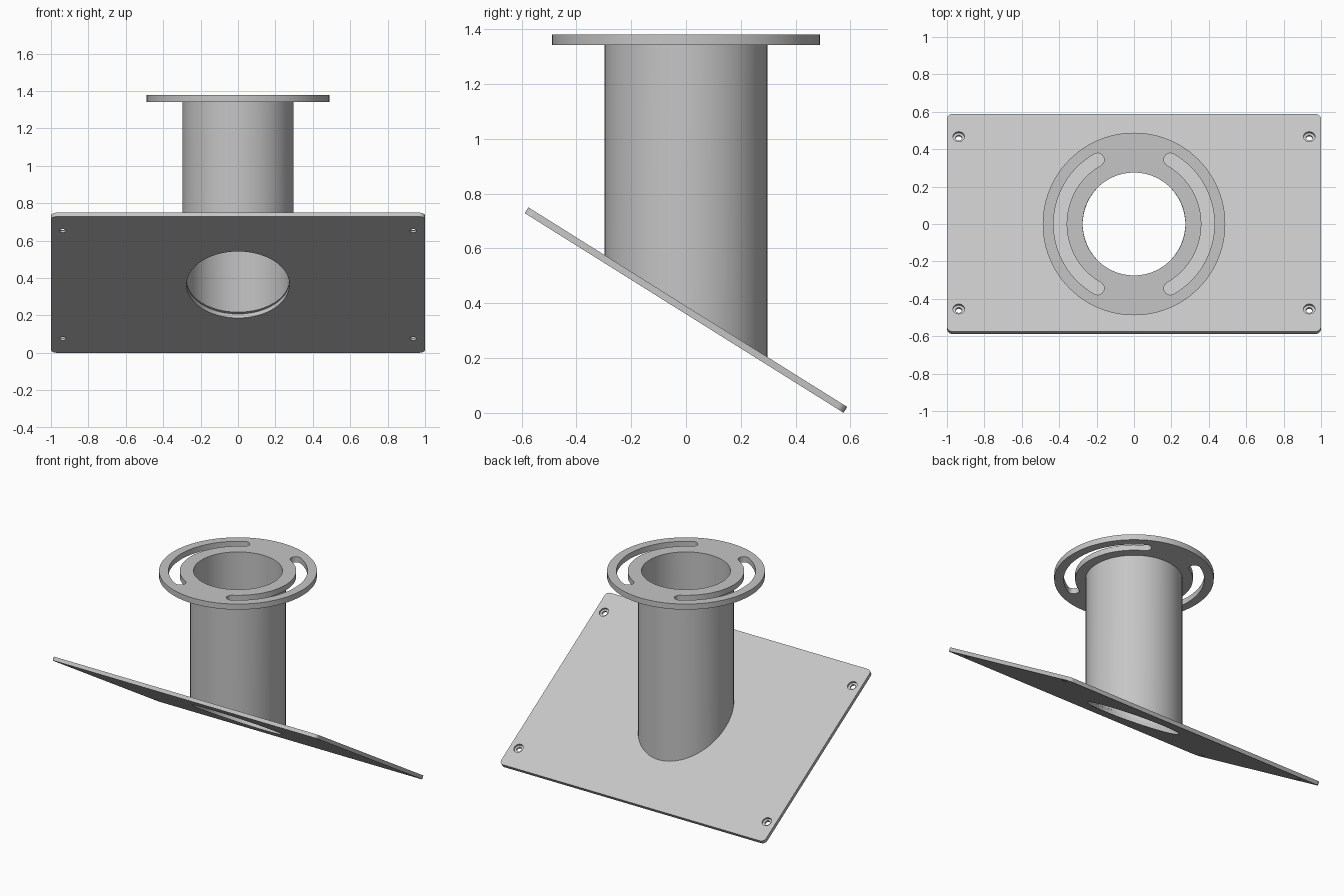
import bpy, bmesh, math
from math import sin, cos, tan, pi, radians
from mathutils import Matrix

if "Cube" in bpy.data.objects:
    bpy.data.objects.remove(bpy.data.objects["Cube"])

TILT = radians(32.05)
PLATE_Z, THICK = 0.375, 0.025
BORE, TUBE_R = 0.275, 0.297
SEG = 72

grey = bpy.data.materials.new("satin grey")
grey.use_nodes = True
grey.diffuse_color = (0.56, 0.56, 0.56, 1)
grey.node_tree.nodes["Principled BSDF"].inputs["Base Color"].default_value = grey.diffuse_color


def make(name, bm):
    bmesh.ops.recalc_face_normals(bm, faces=bm.faces)
    mesh = bpy.data.meshes.new(name)
    bm.to_mesh(mesh)
    bm.free()
    mesh.materials.append(grey)
    obj = bpy.data.objects.new(name, mesh)
    bpy.context.collection.objects.link(obj)
    return obj


def arc(cx, cy, rx, ry, a0, a1, n):
    """Points along an elliptical arc, both ends included."""
    return [(cx + rx * cos(a0 + (a1 - a0) * i / n), cy + ry * sin(a0 + (a1 - a0) * i / n))
            for i in range(n + 1)]


def oval(cx, cy, rx, ry, n=SEG):
    return arc(cx, cy, rx, ry, 0, 2 * pi, n)[:-1]


def prism(name, outline, z0, z1):
    bm = bmesh.new()
    low = [bm.verts.new((x, y, z0)) for x, y in outline]
    high = [bm.verts.new((x, y, z1)) for x, y in outline]
    bm.faces.new(low)
    bm.faces.new(high)
    for i in range(len(low)):
        j = (i + 1) % len(low)
        bm.faces.new((low[i], low[j], high[j], high[i]))
    return make(name, bm)


def cut(obj, cutters):
    """Subtract every cutter, bake the result and remove the cutters."""
    for c in cutters:
        c.hide_render = True
        mod = obj.modifiers.new("cut", "BOOLEAN")
        mod.operation, mod.solver, mod.object = "DIFFERENCE", "EXACT", c
    graph = bpy.context.evaluated_depsgraph_get()
    baked = bpy.data.meshes.new_from_object(obj.evaluated_get(graph))
    obj.modifiers.clear()
    obj.data = baked
    for c in cutters:
        bpy.data.objects.remove(c)


# Sloping base plate with rounded corners
HX, HY, R = 1.0, 0.686, 0.03
outline = []
for k, (sx, sy) in enumerate([(1, 1), (-1, 1), (-1, -1), (1, -1)]):
    outline += arc(sx * (HX - R), sy * (HY - R), R, R, k * pi / 2, (k + 1) * pi / 2, 6)
plate = prism("base_plate", outline, -THICK / 2, THICK / 2)

# Oval opening and four counterbored screw holes
cutters = [prism("bore_cutter", oval(0, 0, BORE, 0.335), -0.1, 0.1)]
for sx in (-1, 1):
    for sy in (-1, 1):
        x, y = sx * 0.937, sy * 0.5435
        cutters.append(prism("screw_cutter", oval(x, y, 0.017, 0.017, 24), -0.1, 0.1))
        cutters.append(prism("counterbore_cutter", oval(x, y, 0.031, 0.031, 24), 0, 0.1))
cut(plate, cutters)
plate.data.transform(Matrix.Translation((0, 0, PLATE_Z)) @ Matrix.Rotation(-TILT, 4, "X"))

# Top flange with two curved slots
FLANGE_Z, TOP_Z = 1.342, 1.38
flange = prism("top_flange", oval(0, 0, 0.488, 0.488, 96), FLANGE_Z, TOP_Z)
cutters = [prism("bore_cutter", oval(0, 0, BORE, BORE), 1.2, 1.5)]
MID, HALF, END = 0.395, 0.035, radians(60.5)
for turn in (0, pi):
    a, b = turn - END, turn + END
    slot = arc(0, 0, MID + HALF, MID + HALF, a, b, 32)
    slot += arc(MID * cos(b), MID * sin(b), HALF, HALF, b, b + pi, 10)[1:]
    slot += arc(0, 0, MID - HALF, MID - HALF, b, a, 32)[1:]
    slot += arc(MID * cos(a), MID * sin(a), HALF, HALF, a + pi, a + 2 * pi, 10)[1:-1]
    cutters.append(prism("slot_cutter", slot, 1.2, 1.5))
cut(flange, cutters)

# Hollow tube, mitred at the bottom to sit on the plate
bm = bmesh.new()
loops = []
for r, top in ((TUBE_R, False), (TUBE_R, True), (BORE, True), (BORE, False)):
    loops.append([bm.verts.new((x, y, FLANGE_Z if top else
                                PLATE_Z + THICK / 2 / cos(TILT) - y * tan(TILT)))
                  for x, y in oval(0, 0, r, r)])
for k in range(4):
    p, q = loops[k], loops[(k + 1) % 4]
    for i in range(SEG):
        j = (i + 1) % SEG
        bm.faces.new((p[i], p[j], q[j], q[i]))
tube = make("tube", bm)

# Smooth the round walls, keep the rims sharp
bpy.ops.object.select_all(action="DESELECT")
for obj in (plate, flange, tube):
    obj.select_set(True)
    bpy.context.view_layer.objects.active = obj
bpy.ops.object.shade_smooth_by_angle(angle=radians(30))
